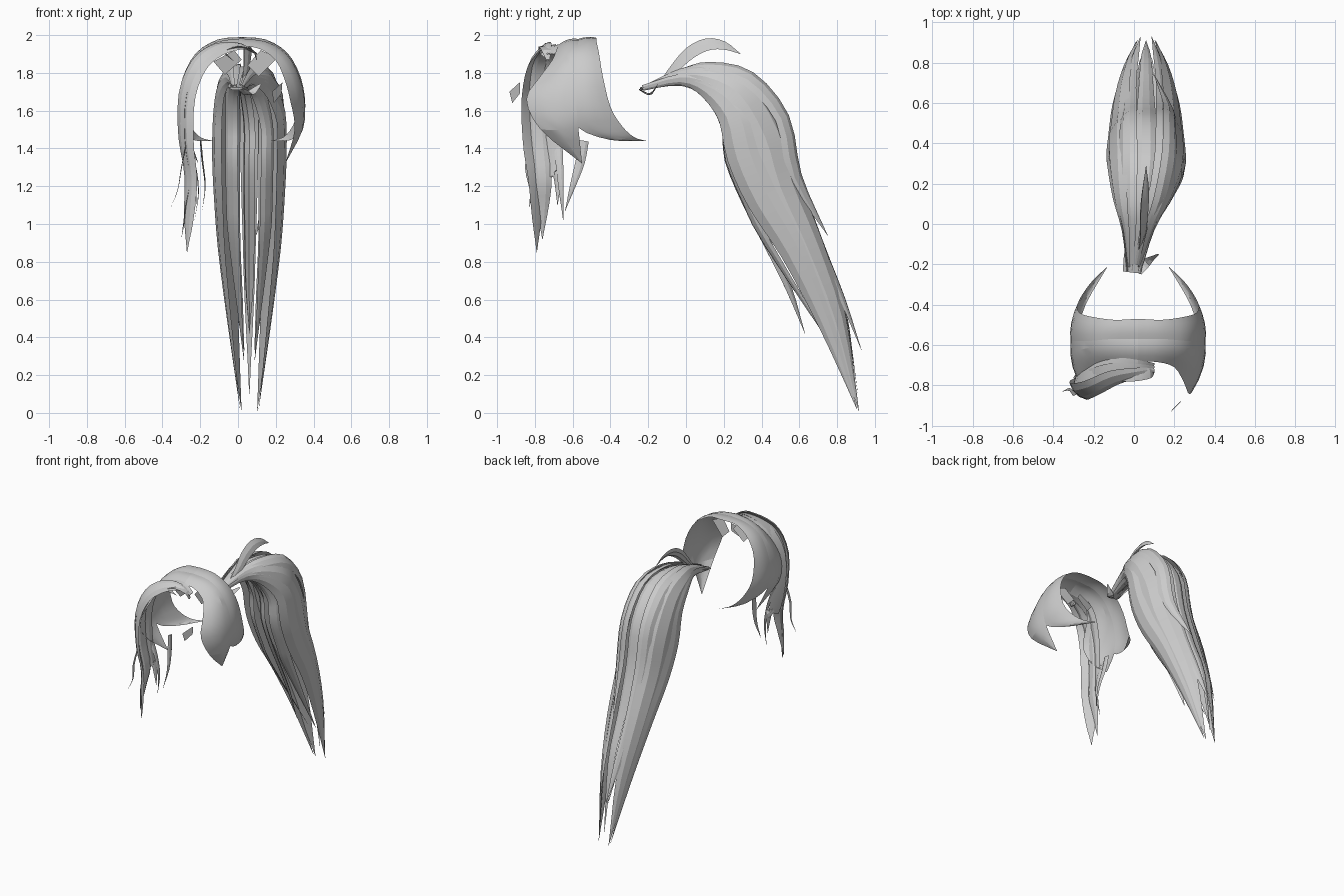
import bpy, bmesh, math
from mathutils import Vector

if "Cube" in bpy.data.objects:
    bpy.data.objects.remove(bpy.data.objects["Cube"])

MIDLINE = 0.02


def smooth_path(points, steps=3):
    """Catmull-Rom through tuples of any length."""
    p = [Vector(q) for q in points]
    p = [2 * p[0] - p[1]] + p + [2 * p[-1] - p[-2]]
    out = []
    for a, b, c, d in zip(p, p[1:], p[2:], p[3:]):
        for i in range(steps):
            t = i / steps
            out.append(0.5 * (2 * b + (c - a) * t + (2 * a - 5 * b + 4 * c - d) * t * t
                              + (3 * b - a - 3 * c + d) * t ** 3))
    return out + [p[-2]]


def make_object(name, rows, closed):
    """Skin rows of points into one mesh."""
    bm = bmesh.new()
    rings = [[bm.verts.new(v) for v in row] for row in rows]
    n = len(rings[0])
    for r, s in zip(rings, rings[1:]):
        for i in range(n if closed else n - 1):
            j = (i + 1) % n
            bm.faces.new((r[i], r[j], s[j], s[i]))
    if closed:
        bm.faces.new(rings[0][::-1])
        bm.faces.new(rings[-1])
    bmesh.ops.remove_doubles(bm, verts=bm.verts, dist=0.0005)
    bmesh.ops.recalc_face_normals(bm, faces=bm.faces)
    mesh = bpy.data.meshes.new(name)
    bm.to_mesh(mesh)
    bm.free()
    ob = bpy.data.objects.new(name, mesh)
    bpy.context.collection.objects.link(ob)
    bpy.ops.object.select_all(action="DESELECT")
    ob.select_set(True)
    bpy.context.view_layer.objects.active = ob
    bpy.ops.object.shade_smooth_by_angle(angle=math.radians(15))


def strand(name, points, axis=(1, 0, 0), roll=0, thick=0.3):
    """Tapered ridged lock; points are x, y, z, width."""
    path = smooth_path(points)
    rows = []
    for i, p in enumerate(path):
        pos = p.to_3d()
        tangent = (path[min(i + 1, len(path) - 1)].to_3d() - path[max(i - 1, 0)].to_3d()).normalized()
        side = Vector(axis)
        side = (side - tangent * side.dot(tangent)).normalized()
        normal = tangent.cross(side)
        c, s = math.cos(math.radians(roll)), math.sin(math.radians(roll))
        wide, deep = side * c + normal * s, normal * c - side * s
        w = max(p[3], 0.002) / 2
        rows.append([pos + wide * w * u + deep * w * thick * v
                     for u, v in ((-1, 0), (-.4, .85), (.4, .85), (1, 0), (0, -.3))])
    make_object(name, rows, True)


def sheet(name, front, back, sign, bulge):
    """Curved panel between two edges, swelling outward; x is mirrored by sign."""
    rows = []
    for a, b in zip(smooth_path(front), smooth_path(back)):
        width = min(1, (a - b).length / 0.2)
        mid = (a + b) / 2
        out = Vector((mid.x, 0, (mid.z - 1.65) * 0.5)).normalized()
        row = []
        for k in range(5):
            t = k / 4
            p = a.lerp(b, t) + out * bulge * width * 4 * t * (1 - t)
            row.append((MIDLINE + sign * p.x, p.y, p.z))
        rows.append(row)
    make_object(name, rows, False)


# Crown: two panels on each side, each ending in a point
front_edge = [(0, -.68, 1.945), (.1, -.685, 1.925), (.18, -.71, 1.865), (.225, -.78, 1.77),
              (.255, -.845, 1.66), (.28, -.77, 1.5), (.23, -.55, 1.32)]
seam = [(0, -.57, 1.98), (.13, -.57, 1.965), (.24, -.58, 1.9), (.31, -.58, 1.77),
        (.335, -.58, 1.63), (.315, -.57, 1.51)]
back_edge = [(0, -.47, 1.985), (.12, -.475, 1.975), (.23, -.46, 1.9), (.29, -.44, 1.78),
             (.3, -.40, 1.62), (.27, -.34, 1.52), (.22, -.275, 1.46), (.15, -.21, 1.44)]
for sign, label in ((1, "left"), (-1, "right")):
    sheet("crown_front_" + label, front_edge, seam + [front_edge[-1]], sign, 0.025)
    sheet("crown_back_" + label, seam + [(.26, -.4, 1.445), back_edge[-1]], back_edge, sign, 0.015)

# Ponytail: y, z, width along layers, with a shared sideways fan
TOP = [(-.2, 1.73, .03), (-.02, 1.795, .07), (.12, 1.82, .1), (.33, 1.77, .11), (.51, 1.56, .1),
       (.58, 1.25, .09), (.7, .92, .07), (.83, .6, .05)]
UPPER = [(-.21, 1.725, .03), (-.03, 1.79, .07), (.12, 1.79, .13), (.3, 1.7, .19), (.44, 1.47, .21),
         (.52, 1.2, .19), (.66, .88, .16), (.8, .5, .11)]
LOWER = [(-.23, 1.72, .03), (-.03, 1.765, .06), (.12, 1.72, .12), (.25, 1.58, .17), (.31, 1.36, .19),
         (.41, 1.13, .18), (.57, .86, .15), (.74, .48, .09)]
UNDER = [(-.23, 1.72, .03), (-.02, 1.75, .06), (.12, 1.68, .08), (.21, 1.52, .08), (.23, 1.34, .08),
         (.32, 1.12, .08), (.43, .9, .07), (.54, .67, .055)]
CENTRE = (0, .02, .04, .06, .06, .06, .06, .06)
FAN = (.2, .45, .8, 1.03, 1.05, 1, .9, .65)


def tail(name, layer, spread, tip, roll=0, thick=.35, count=8):
    pts = [(CENTRE[i] + spread * FAN[i], y, z, w) for i, (y, z, w) in enumerate(layer[:count])]
    pts.append((.06 + spread * .32, *tip, 0))
    strand(name, pts, roll=roll, thick=thick)


tail("tail_top_centre", TOP, 0, (.91, .1), roll=180)
tail("tail_under_centre", UNDER, 0, (.63, .42), roll=40, thick=.6)
tail("tail_short", TOP, .11, (.75, .94), roll=230, count=6)
for s, label in ((1, "left"), (-1, "right")):
    tail("tail_upper_" + label, UPPER, s * .13, (.915, .01), roll=-s * 118)
    tail("tail_lower_" + label, LOWER, s * .155, (.905, .02), roll=-s * 80)
    tail("tail_top_" + label, TOP, s * .085, (.93, .33), roll=180 + s * 35)
    tail("tail_under_" + label, UNDER, s * .09, (.82, .28), roll=-s * 35, count=7)

# Tied root of the ponytail
strand("tail_root", [(-.01, -.24, 1.72, .09), (0, -.16, 1.74, .1), (.02, -.06, 1.77, .1), (.04, .06, 1.79, .06)])
strand("root_wisp", [(.02, -.24, 1.71, .04), (.06, -.19, 1.69, .05), (.12, -.15, 1.74, .01)])

# Upright curl above the tie
strand("crown_curl", [(.03, -.12, 1.76, .03), (.045, -.06, 1.825, .055), (.05, .02, 1.905, .075),
                      (.055, .11, 1.95, .075), (.06, .2, 1.945, .05), (.06, .29, 1.9, 0)], roll=60, thick=.5)

# Swept fringe running into the long side lock
for i, (dy, tip, width, axis) in enumerate(((-.02, (-.27, -.79, .85), .1, (.7, -.7, -.6)),
                                            (.02, (-.3, -.76, .92), .1, (.1, 1, .3)),
                                            (.07, (-.22, -.68, 1.1), .09, (.4, 1, .3)))):
    x, y, z = tip
    strand("side_lock_%d" % (i + 1), [
        (.1, -.72 + dy * .3, 1.9, .02), (.02, -.73 + dy * .4, 1.94, .06), (-.1, -.75 + dy * .6, 1.925, .1),
        (-.205, -.79 + dy, 1.845, .11), (-.27, -.81 + dy, 1.68, .12), (-.275, -.8 + dy, 1.45, .12),
        (-.25, -.78 + dy, 1.25, width), ((x - .25) / 2, y, z + .18, width * .7), (*tip, 0)],
        axis=axis, thick=.3)

# Fine loose wisps beside the lock
strand("wisp_outer", [(-.27, -.82, 1.45, .02), (-.3, -.84, 1.3, .025), (-.32, -.82, 1.18, .015),
                      (-.355, -.83, 1.09, 0)], axis=(0, 1, 0))
strand("wisp_inner", [(-.2, -.54, 1.44, .05), (-.19, -.56, 1.33, .05), (-.175, -.6, 1.2, .03),
                      (-.19, -.64, 1.07, 0)], axis=(0, 1, 0))
strand("wisp_middle", [(-.27, -.68, 1.45, .05), (-.23, -.67, 1.32, .04), (-.21, -.66, 1.17, .025),
                       (-.23, -.65, 1.02, 0)], axis=(0, 1, 0))

# Fringe curl at the parting
strand("parting_curl", [(.1, -.73, 1.87, .02), (.08, -.74, 1.92, .05), (.0, -.75, 1.94, .06),
                        (-.07, -.75, 1.91, .05), (-.02, -.72, 1.86, 0)], axis=(0, 1, 0))

# Small flat tabs: two under the crown, one loose at the front
for name, corners in (
        ("tab_right", ((-.02, -.62, 1.92), (-.13, -.62, 1.86), (-.07, -.6, 1.79), (.02, -.6, 1.87))),
        ("tab_left", ((.12, -.62, 1.92), (.21, -.62, 1.88), (.11, -.6, 1.78), (.05, -.6, 1.84))),
        ("front_chip", ((.18, -.935, 1.7), (.19, -.92, 1.64), (.23, -.88, 1.69), (.235, -.88, 1.75)))):
    a, b, c, d = corners
    make_object(name, [(a, b), (d, c)], False)
